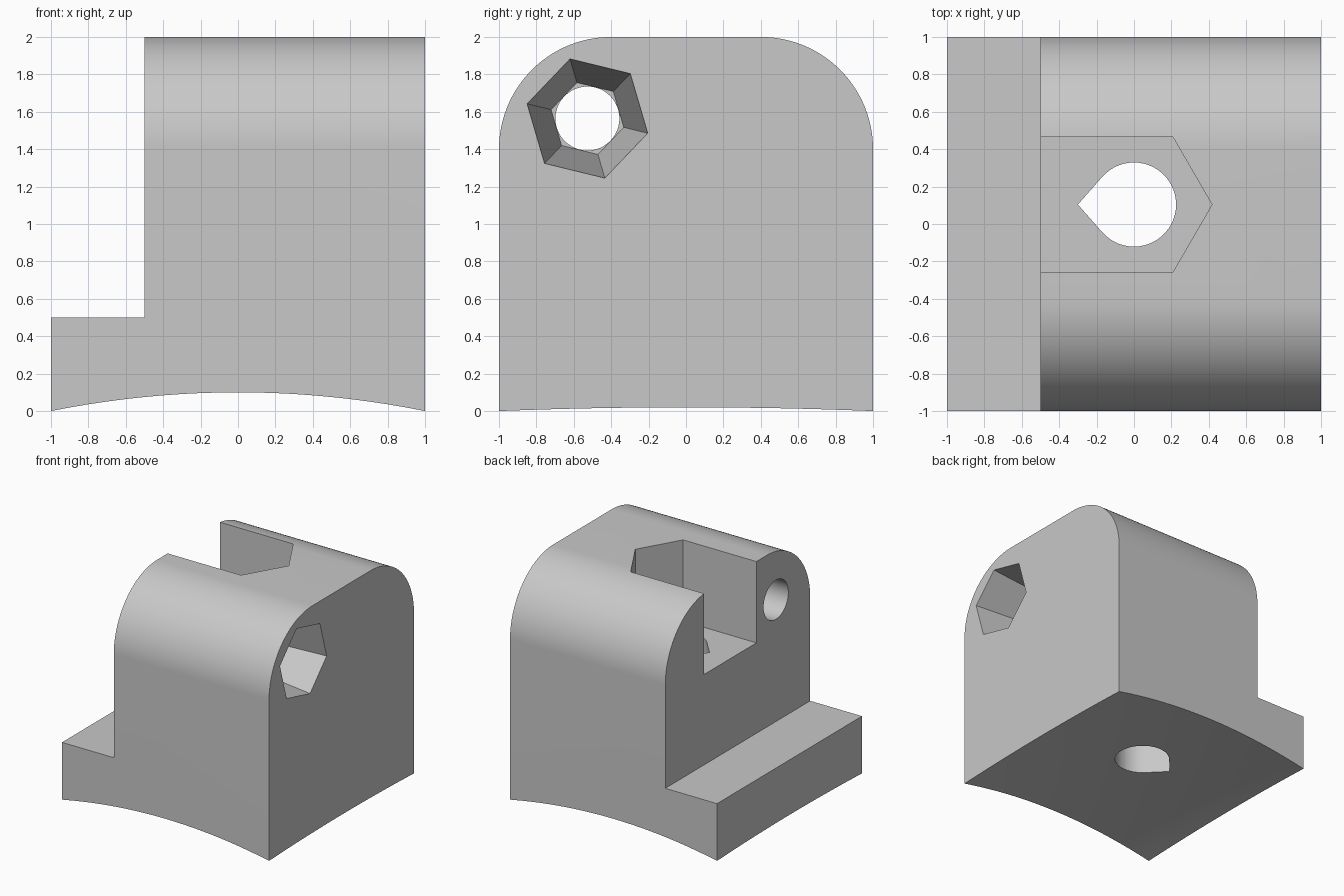
import bpy
import bmesh
import math

cube = bpy.data.objects.get("Cube")
if cube:
    bpy.data.objects.remove(cube, do_unlink=True)

grey = bpy.data.materials.new("plain_grey")
grey.use_nodes = True
colour = (0.58, 0.58, 0.58, 1)
grey.diffuse_color = colour
grey.node_tree.nodes["Principled BSDF"].inputs["Base Color"].default_value = colour


def add_object(name, bm):
    bmesh.ops.recalc_face_normals(bm, faces=bm.faces)
    mesh = bpy.data.meshes.new(name)
    bm.to_mesh(mesh)
    bm.free()
    mesh.materials.append(grey)
    obj = bpy.data.objects.new(name, mesh)
    bpy.context.collection.objects.link(obj)
    return obj


def loft(start, end, a, b, place):
    """Solid between two outlines; place(u, v, w) gives the 3D position."""
    bm = bmesh.new()
    low = [bm.verts.new(place(u, v, a)) for u, v in start]
    high = [bm.verts.new(place(u, v, b)) for u, v in end]
    bm.faces.new(low)
    bm.faces.new(high)
    n = len(low)
    for i in range(n):
        j = (i + 1) % n
        bm.faces.new((low[i], low[j], high[j], high[i]))
    return bm


def ring(u, v, r, n, turn=0.0):
    angles = [turn + math.tau * i / n for i in range(n)]
    return [(u + r * math.cos(t), v + r * math.sin(t)) for t in angles]


def along_x(u, v, w):
    return (w, u, v)


def along_y(u, v, w):
    return (u, w, v)


def along_z(u, v, w):
    return (u, v, w)


# Stepped block with its two long top edges rounded
step = [(-1, -0.2), (1, -0.2), (1, 2), (-0.5, 2), (-0.5, 0.5), (-1, 0.5)]
bm = loft(step, step, -1, 1, along_y)
top_edges = [e for e in bm.edges
             if all(v.co.z > 1.9 for v in e.verts)
             and abs(e.verts[0].co.y - e.verts[1].co.y) < 0.01]
bmesh.ops.bevel(bm, geom=top_edges, offset=0.6, segments=32,
                profile=0.5, affect='EDGES')
body = add_object("clamp_block", bm)

# Doubly curved underside
bm = bmesh.new()
bmesh.ops.create_cube(bm, size=2.4)
bmesh.ops.subdivide_edges(bm, edges=bm.edges[:], cuts=23, use_grid_fill=True)
for v in bm.verts:
    arch = 0.12 - 0.1 * v.co.x ** 2 - 0.02 * v.co.y ** 2
    v.co.z = arch - (1.2 - v.co.z) * 0.3
cutters = [add_object("underside_cutter", bm)]

# Hexagonal pocket running out through the step side
cy, half = 0.104, 0.361
pocket = [(-0.7, cy - half), (0.208, cy - half), (0.417, cy),
          (0.208, cy + half), (-0.7, cy + half)]
cutters.append(add_object("pocket_cutter", loft(pocket, pocket, 1.29, 2.3, along_z)))

# Teardrop hole from the pocket floor down through the base
r, tip = 0.225, 0.3
spread = math.pi - math.acos(r / tip)
arc = [-spread + 2 * spread * i / 40 for i in range(41)]
drop = [(r * math.cos(t), cy + r * math.sin(t)) for t in arc] + [(-tip, cy)]
cutters.append(add_object("teardrop_cutter", loft(drop, drop, -0.5, 1.5, along_z)))

# Round cross hole and its tapered hexagonal mouth
hy, hz, turn = -0.527, 1.564, math.radians(-13.7)
bore = ring(hy, hz, 0.171, 48)
cutters.append(add_object("bore_cutter", loft(bore, bore, -1.5, 1.5, along_x)))
mouth = ring(hy, hz, 0.345, 6, turn)
seat = ring(hy, hz, 0.2, 6, turn)
cutters.append(add_object("hex_mouth_cutter", loft(seat, mouth, 0.0, 1.1, along_x)))

# Cut everything out of the block
bpy.ops.object.select_all(action='DESELECT')
bpy.context.view_layer.objects.active = body
body.select_set(True)
for cutter in cutters:
    cutter.hide_render = True
    mod = body.modifiers.new(cutter.name, 'BOOLEAN')
    mod.operation = 'DIFFERENCE'
    mod.solver = 'EXACT'
    mod.object = cutter
    bpy.ops.object.modifier_apply(modifier=mod.name)
for cutter in cutters:
    bpy.data.objects.remove(cutter, do_unlink=True)

bpy.ops.object.shade_smooth_by_angle(angle=math.radians(25))
